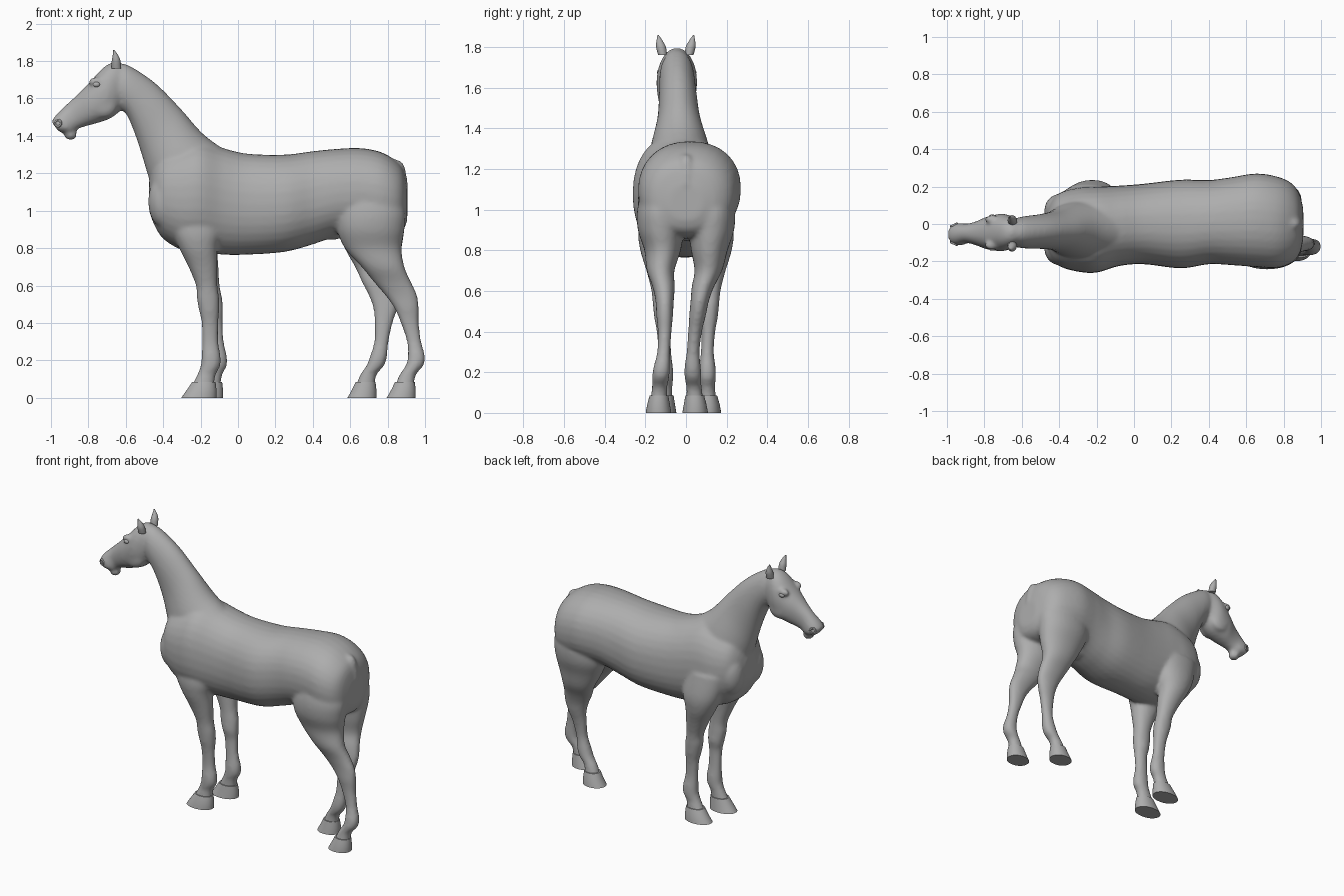
import bpy
import bmesh
import math
from mathutils import Matrix, Vector

default_cube = bpy.data.objects.get("Cube")
if default_cube:
    bpy.data.objects.remove(default_cube, do_unlink=True)

# One plain grey for the whole figure
grey = bpy.data.materials.new("plain grey")
grey.use_nodes = True
colour = (0.42, 0.42, 0.42, 1.0)
grey.diffuse_color = colour
grey.node_tree.nodes["Principled BSDF"].inputs["Base Color"].default_value = colour


def spline(before, start, end, after, t):
    """Smooth in-between of two neighbouring sections."""
    result = []
    for a, b, c, d in zip(before, start, end, after):
        bend = (2 * a - 5 * b + 4 * c - d) * t + (3 * b - a - 3 * c + d) * t * t
        result.append(b + t * (c - a + bend) / 2)
    return result


def refine(rows, steps):
    """Insert smooth sections between the given ones."""
    last = len(rows) - 1
    result = []
    for i in range(last):
        before, after = rows[max(i - 1, 0)], rows[min(i + 2, last)]
        for step in range(steps):
            result.append(spline(before, rows[i], rows[i + 1], after, step / steps))
    result.append(rows[last])
    return result


def loft(bm, rows, steps=5, segments=32, power=1.0):
    """Skin oval sections: one edge (x, z), the other edge (x, z), centre y, half width."""
    rings = []
    for x_a, z_a, x_b, z_b, y, width in refine(rows, steps):
        middle = Vector(((x_a + x_b) / 2, y, (z_a + z_b) / 2))
        reach = Vector(((x_a - x_b) / 2, 0, (z_a - z_b) / 2))
        side = Vector((0, width, 0))
        ring = []
        for i in range(segments):
            angle = math.tau * i / segments
            c, s = math.cos(angle), math.sin(angle)
            c = math.copysign(abs(c) ** power, c)
            s = math.copysign(abs(s) ** power, s)
            ring.append(bm.verts.new(middle + reach * c + side * s))
        rings.append(ring)
    for ring, following in zip(rings, rings[1:]):
        for i in range(segments):
            j = (i + 1) % segments
            bm.faces.new((ring[i], ring[j], following[j], following[i]))
    bm.faces.new(rings[0])
    bm.faces.new(rings[-1])


def ball(bm, centre, size):
    """Add a stretched sphere."""
    place = Matrix.Translation(centre) @ Matrix.Diagonal((*size, 1))
    bmesh.ops.create_uvsphere(bm, u_segments=24, v_segments=16, radius=1, matrix=place)


def finish(name, bm):
    """Turn the working mesh into a named, shaded object."""
    bmesh.ops.recalc_face_normals(bm, faces=bm.faces)
    mesh = bpy.data.meshes.new(name)
    bm.to_mesh(mesh)
    bm.free()
    mesh.materials.append(grey)
    part = bpy.data.objects.new(name, mesh)
    bpy.context.collection.objects.link(part)
    bpy.ops.object.select_all(action="DESELECT")
    part.select_set(True)
    bpy.context.view_layer.objects.active = part
    bpy.ops.object.shade_smooth_by_angle(angle=math.radians(45))
    return part


def upright(rows):
    """Torso sections: x, top, bottom, centre y, half width."""
    return [(x, top, x, low, y, width) for x, top, low, y, width in rows]


def level(rows, side, drift):
    """Leg sections: z, front, back, centre y, half width; the far leg drifts lower down."""
    result = []
    for z, front, back, y, width in rows:
        amount = min(max((0.8 - z) / 0.6, 0), 1) if side > 0 else 0
        dx, dy = drift[0] * amount, drift[1] * amount
        result.append((front + dx, z, back + dx, z, side * y + dy, width))
    return result


torso = [
    (-.475, 1.16, 1.0, -.03, .06), (-.45, 1.24, .93, -.03, .14),
    (-.4, 1.31, .85, -.03, .195), (-.3, 1.35, .79, -.03, .225),
    (-.2, 1.37, .78, -.03, .23), (-.08, 1.335, .765, -.01, .215),
    (.05, 1.305, .765, 0, .215), (.25, 1.3, .78, 0, .237),
    (.4, 1.318, .82, .01, .225), (.52, 1.33, .86, .015, .235),
    (.65, 1.335, .87, .02, .25), (.76, 1.315, .86, .01, .245),
    (.84, 1.27, .87, .005, .215), (.885, 1.215, .9, 0, .16),
    (.905, 1.12, .95, 0, .08),
]
neck = [
    (-.65, 1.78, -.65, 1.55, -.045, .07), (-.59, 1.78, -.6, 1.52, -.045, .085),
    (-.445, 1.685, -.555, 1.42, -.04, .093), (-.31, 1.55, -.515, 1.3, -.035, .108),
    (-.18, 1.405, -.465, 1.14, -.03, .15), (-.03, 1.3, -.4, 1.0, -.03, .17),
]
head = [
    (-.6, 1.78, -.61, 1.56, -.045, .06), (-.66, 1.795, -.645, 1.52, -.045, .085),
    (-.72, 1.765, -.69, 1.49, -.045, .1), (-.8, 1.68, -.765, 1.465, -.048, .088),
    (-.865, 1.615, -.82, 1.45, -.05, .064), (-.92, 1.565, -.86, 1.435, -.05, .052),
    (-.975, 1.51, -.89, 1.415, -.055, .06), (-.998, 1.475, -.955, 1.42, -.055, .048),
]
fore_leg = [
    (1.05, -.4, -.1, .13, .08), (.9, -.36, -.09, .14, .095),
    (.8, -.315, -.11, .14, .085), (.7, -.265, -.11, .13, .065),
    (.6, -.225, -.11, .12, .05), (.53, -.22, -.1, .115, .048),
    (.46, -.207, -.1, .11, .045), (.4, -.195, -.105, .11, .034),
    (.3, -.192, -.105, .105, .032), (.22, -.195, -.093, .105, .041),
    (.17, -.2, -.095, .105, .042), (.12, -.22, -.12, .105, .038),
    (.04, -.26, -.13, .11, .045),
]
hind_leg = [
    (1.12, .56, .86, .11, .1), (1.0, .53, .895, .125, .115),
    (.9, .53, .89, .125, .112), (.8, .57, .875, .115, .09),
    (.7, .66, .89, .125, .068), (.62, .725, .925, .11, .055),
    (.55, .785, .957, .105, .045), (.48, .835, .967, .105, .041),
    (.4, .87, .967, .105, .034), (.3, .903, .98, .11, .032),
    (.22, .908, 1.0, .12, .041), (.17, .895, .99, .125, .042),
    (.12, .862, .95, .13, .038), (.04, .83, .94, .135, .045),
]
fore_hoof = [(.085, -.245, -.12, .107, .046), (.04, -.275, -.115, .11, .056),
             (0, -.303, -.115, .11, .063)]
hind_hoof = [(.085, .84, .945, .133, .046), (.04, .818, .95, .135, .056),
             (0, .795, .95, .135, .063)]
legs = {"fore": (fore_leg, fore_hoof, (.035, 0)), "hind": (hind_leg, hind_hoof, (-.21, -.09))}
sides = {"near": -1, "far": 1}

# Body: torso, neck, head, limbs and muscle masses fused into one skin
skin = bmesh.new()
loft(skin, upright(torso), power=0.9)
loft(skin, neck)
loft(skin, head, power=0.9)
for rows, _, drift in legs.values():
    for side in sides.values():
        loft(skin, level(rows, side, drift), power=0.95)
for side in sides.values():
    ball(skin, (-.4, side * .1 - .03, 1.05), (.08, .09, .14))     # breast muscle
    ball(skin, (-.72, side * .06 - .045, 1.57), (.075, .035, .075))  # cheek
    ball(skin, (-.76, side * .07 - .045, 1.69), (.04, .022, .025))   # brow
ball(skin, (-.895, -.055, 1.405), (.035, .035, .028))             # lower lip
ball(skin, (.5, .015, .88), (.08, .07, .035))                     # underside bulge
loft(skin, [(.82, 1.28, .78, 1.2, 0, .04), (.885, 1.25, .84, 1.18, 0, .035),
            (.912, 1.12, .87, 1.1, 0, .025)])                     # tail dock
body = finish("body", skin)
fuse = body.modifiers.new("fuse", "REMESH")
fuse.mode = "VOXEL"
fuse.voxel_size = 0.011
fuse.use_smooth_shade = True
soften = body.modifiers.new("soften", "SMOOTH")
soften.factor = 0.5
soften.iterations = 8

# Hooves
for end, (_, rows, drift) in legs.items():
    for label, side in sides.items():
        hoof = bmesh.new()
        loft(hoof, level(rows, side, drift), steps=2, power=0.95)
        finish(f"{end}_hoof_{label}", hoof)

# Ears, eyes and nostril rims
for label, side in sides.items():
    ear = bmesh.new()
    loft(ear, [(-.675, 1.76, -.625, 1.76, side * .065 - .05, .022),
               (-.675, 1.8, -.628, 1.8, side * .073 - .05, .024),
               (-.67, 1.83, -.64, 1.83, side * .08 - .05, .015),
               (-.667, 1.858, -.66, 1.858, side * .087 - .05, .003)], segments=16)
    finish(f"ear_{label}", ear)

    eye = bmesh.new()
    ball(eye, (-.757, side * .085 - .046, 1.675), (.019, .012, .014))
    finish(f"eye_{label}", eye)

    bpy.ops.mesh.primitive_torus_add(major_radius=0.017, minor_radius=0.006,
                                     location=(-.962, side * .05 - .055, 1.468),
                                     rotation=(math.radians(90), 0, side * math.radians(25)))
    rim = bpy.context.object
    rim.name = f"nostril_{label}"
    rim.data.materials.append(grey)
    bpy.ops.object.shade_smooth_by_angle()
